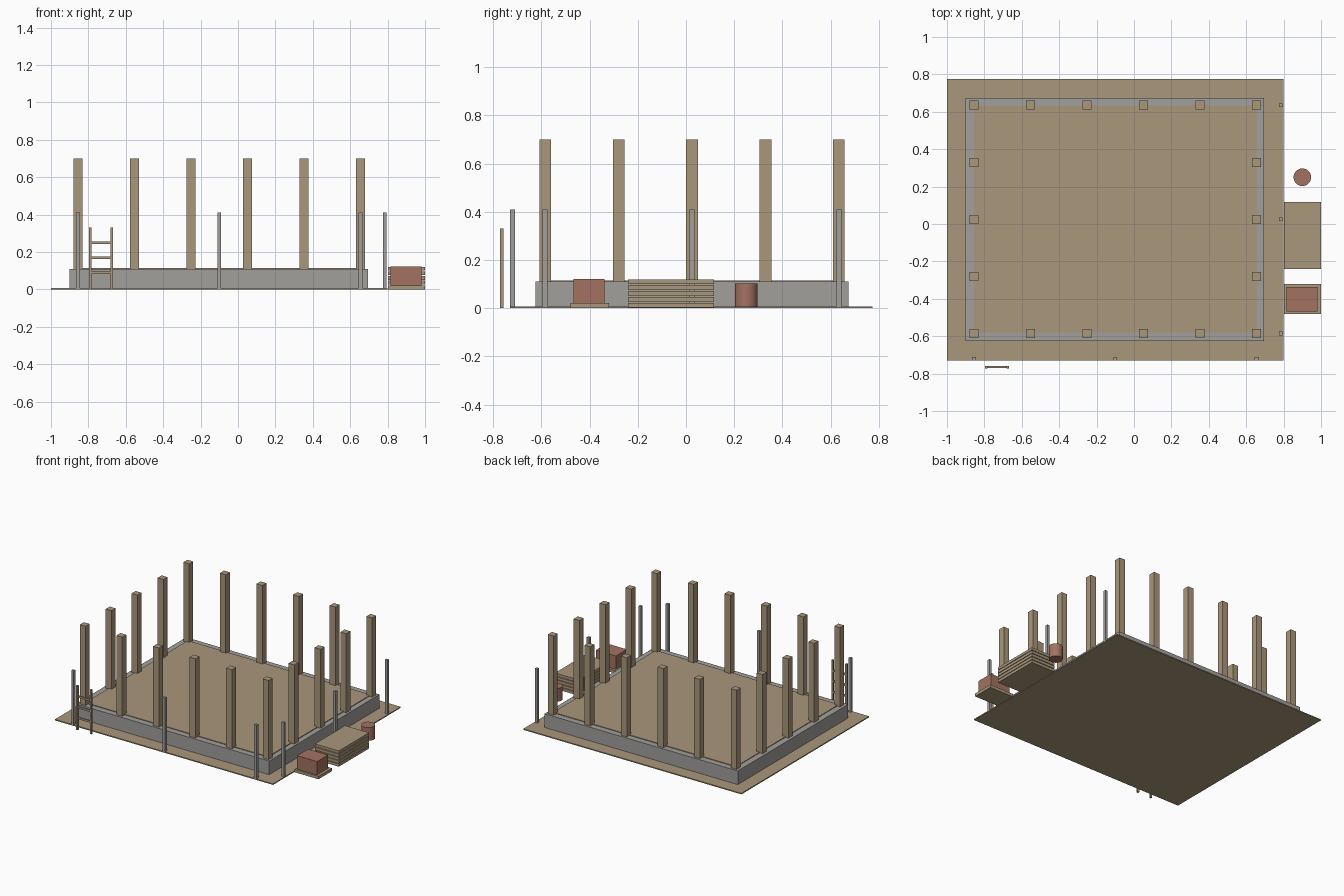
import bpy
import bmesh
from mathutils import Matrix, Vector

if "Cube" in bpy.data.objects:
    bpy.data.objects.remove(bpy.data.objects["Cube"], do_unlink=True)


def material(name, colour):
    m = bpy.data.materials.new(name)
    m.use_nodes = True
    m.diffuse_color = (*colour, 1)
    m.node_tree.nodes["Principled BSDF"].inputs["Base Color"].default_value = (*colour, 1)
    return m


WOOD = material("tan wood", (0.40, 0.31, 0.20))
GREY = material("concrete grey", (0.36, 0.35, 0.33))
BRICK = material("brick red", (0.37, 0.17, 0.12))


def finish(bm, name, mat):
    mesh = bpy.data.meshes.new(name)
    bm.to_mesh(mesh)
    bm.free()
    mesh.materials.append(mat)
    ob = bpy.data.objects.new(name, mesh)
    bpy.context.scene.collection.objects.link(ob)
    return ob


def box(name, mat, x, y, z):
    """Box spanning the given (low, high) ranges."""
    bm = bmesh.new()
    spans = (x, y, z)
    centre = Vector([(a + b) / 2 for a, b in spans])
    size = [b - a for a, b in spans]
    bmesh.ops.create_cube(bm, size=1, matrix=Matrix.Translation(centre) @ Matrix.Diagonal((*size, 1)))
    return finish(bm, name, mat)


def post(name, mat, x, y, width, z):
    h = width / 2
    return box(name, mat, (x - h, x + h), (y - h, y + h), z)


# Ground, floor and foundation walls
box("ground_plate", WOOD, (-1, 0.8), (-0.73, 0.775), (0, 0.008))
box("floor_slab", WOOD, (-0.855, 0.655), (-0.58, 0.63), (0.008, 0.115))
for name, y in (("front", (-0.625, -0.58)), ("back", (0.63, 0.675))):
    box(name + "_foundation", GREY, (-0.9, 0.695), y, (0.008, 0.11))
for name, x in (("right", (-0.9, -0.855)), ("left", (0.655, 0.695))):
    box(name + "_foundation", GREY, x, (-0.58, 0.63), (0.008, 0.11))

# Timber wall posts around the perimeter
for i in range(6):
    for j in range(5):
        if i in (0, 5) or j in (0, 4):
            post("wall_post", WOOD, -0.855 + i * 0.302, -0.585 + j * 0.305, 0.048, (0.108, 0.70))

# Thin scaffold poles along the front and left side
for x in (-0.855, -0.1, 0.655):
    post("front_scaffold_pole", GREY, x, -0.72, 0.02, (0, 0.41))
for y in (-0.585, 0.025, 0.635):
    post("side_scaffold_pole", GREY, 0.785, y, 0.02, (0, 0.41))

# Ladder
for x in (-0.79, -0.676):
    post("ladder_rail", WOOD, x, -0.765, 0.014, (0, 0.33))
for z in (0.09, 0.17, 0.25):
    box("ladder_rung", WOOD, (-0.785, -0.68), (-0.77, -0.76), (z - 0.007, z + 0.007))

# Stacked boards
for i in range(5):
    z = 0.002 + i * 0.0245
    box("stacked_board", WOOD, (0.802, 1), (-0.24, 0.117), (z, z + 0.02))

# Pallet carrying bricks
box("pallet", WOOD, (0.802, 1), (-0.48, -0.32), (0, 0.022))
box("brick_pile", BRICK, (0.815, 0.98), (-0.467, -0.338), (0.022, 0.122))

# Barrel
bm = bmesh.new()
bmesh.ops.create_cone(bm, cap_ends=True, segments=24, radius1=0.047, radius2=0.047, depth=0.098,
                      matrix=Matrix.Translation((0.9, 0.25, 0.053)))
barrel = finish(bm, "barrel", BRICK)
bpy.context.view_layer.objects.active = barrel
barrel.select_set(True)
bpy.ops.object.shade_smooth_by_angle()
